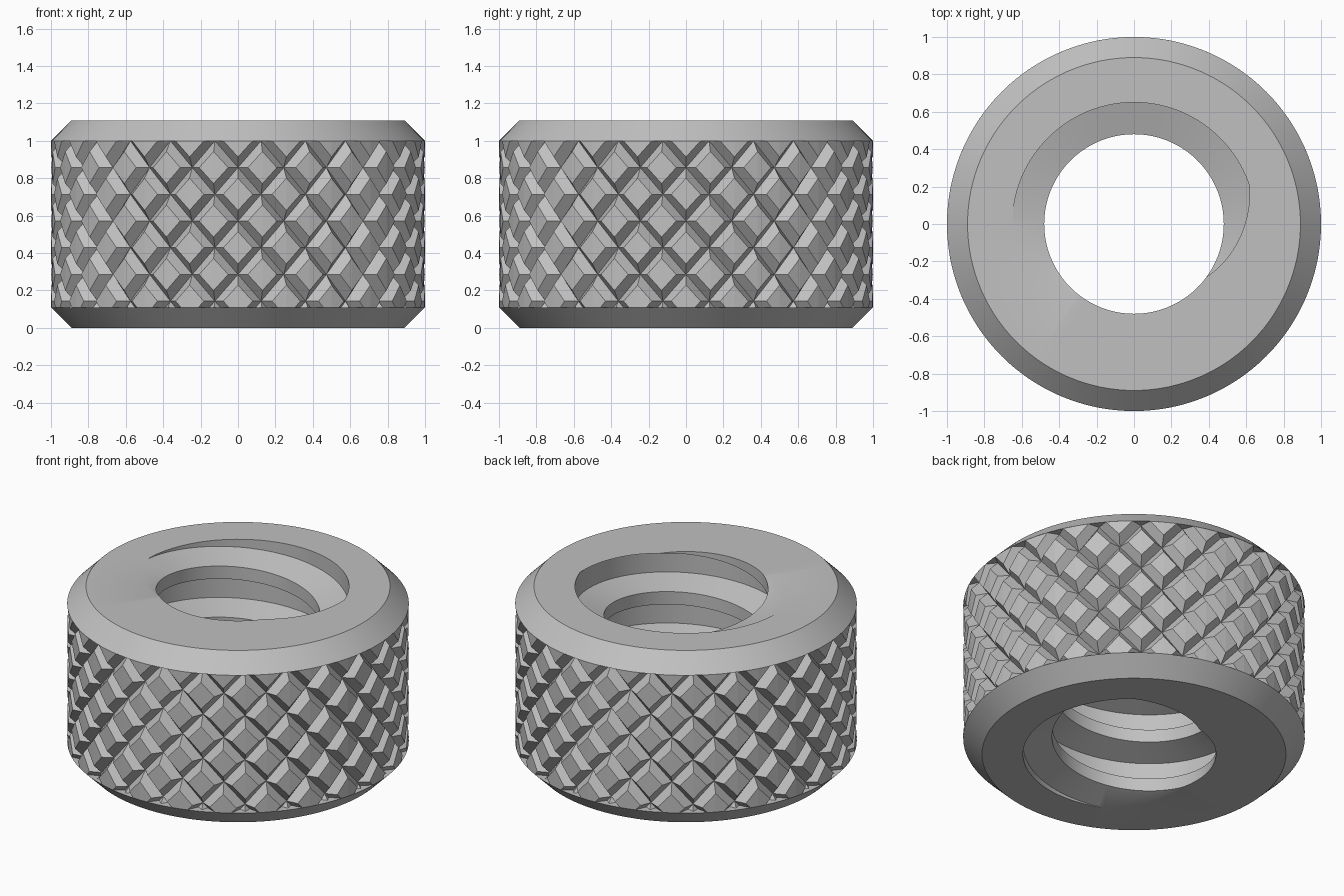
import bpy, bmesh
from math import pi, cos, sin, tau
from mathutils import Vector

cube = bpy.data.objects.get("Cube")
if cube:
    bpy.data.objects.remove(cube, do_unlink=True)

HEIGHT, CHAMFER, OUTER = 1.11, 0.11, 1.0
BAND_LOW, BAND_HIGH = CHAMFER, HEIGHT - CHAMFER

steel = bpy.data.materials.new("grey steel")
steel.use_nodes = True
grey = (0.53, 0.53, 0.53, 1)
steel.diffuse_color = grey
steel.node_tree.nodes["Principled BSDF"].inputs["Base Color"].default_value = grey


def polar(r, angle, z):
    return Vector((r * cos(angle), r * sin(angle), z))


def make_object(name, bm):
    mesh = bpy.data.meshes.new(name)
    bm.to_mesh(mesh)
    bm.free()
    mesh.materials.append(steel)
    obj = bpy.data.objects.new(name, mesh)
    bpy.context.collection.objects.link(obj)
    return obj


# Threaded bore: trapezoid thread, wide root and narrow crest
PITCH, ROOT, CREST = 0.33, 0.65, 0.48
BREAKS = (0, 0.45, 0.6, 0.85)


def thread_base(angle):
    return HEIGHT + PITCH * (angle / tau - 0.5)


def bore_radius(angle, z):
    t = ((z - thread_base(angle)) / PITCH) % 1
    if t < BREAKS[1]:
        blend = 0
    elif t < BREAKS[2]:
        blend = (t - BREAKS[1]) / (BREAKS[2] - BREAKS[1])
    elif t < BREAKS[3]:
        blend = 1
    else:
        blend = (1 - t) / (1 - BREAKS[3])
    return ROOT + (CREST - ROOT) * blend


def body_column(angle):
    # Cross-section at one angle, with the thread clipped by both end faces
    zs = [thread_base(angle) + PITCH * (n + t) for n in range(-5, 2) for t in BREAKS]
    zs = [min(max(z, 0), HEIGHT) for z in zs]
    bore = [(bore_radius(angle, z), z) for z in zs]
    rim = OUTER - CHAMFER
    inner = OUTER - 0.1
    section = [(inner, BAND_LOW), (OUTER, BAND_LOW), (rim, 0)] + bore
    section += [(rim, HEIGHT), (OUTER, BAND_HIGH), (inner, BAND_HIGH)]
    return [polar(r, angle, z) for r, z in section]


# Nut body: chamfered rims, end faces and bore
SEGMENTS = 120
bm = bmesh.new()
columns = [[bm.verts.new(p) for p in body_column(tau * i / SEGMENTS)]
           for i in range(SEGMENTS + 1)]
for left, right in zip(columns, columns[1:]):
    for k in range(len(left)):
        n = (k + 1) % len(left)
        bm.faces.new((left[k], right[k], right[n], left[n]))
bmesh.ops.remove_doubles(bm, verts=bm.verts, dist=1e-4)
bmesh.ops.dissolve_degenerate(bm, edges=bm.edges, dist=1e-5)
bmesh.ops.recalc_face_normals(bm, faces=bm.faces)
body = make_object("threaded_nut_body", bm)
bpy.ops.object.select_all(action="DESELECT")
body.select_set(True)
bpy.context.view_layer.objects.active = body
bpy.ops.object.shade_smooth_by_angle(angle=pi / 6)

# Diamond knurling: truncated pyramids between crossing grooves
COUNT, DEPTH, TOP_SCALE = 24, 0.055, 0.6
HALF_ANGLE, HALF_HEIGHT = pi / COUNT, 1 / 7
bm = bmesh.new()


def add_diamond(angle, z):
    def ring(r, scale):
        return [bm.verts.new(polar(r, angle + du * HALF_ANGLE * scale,
                                   z + dv * HALF_HEIGHT * scale))
                for du, dv in ((1, 0), (0, 1), (-1, 0), (0, -1))]
    base = ring(OUTER - DEPTH, 1)
    top = ring(OUTER, TOP_SCALE)
    for k in range(4):
        n = (k + 1) % 4
        bm.faces.new((base[k], base[n], top[n], top[k]))
    bm.faces.new((top[0], top[1], top[3]))
    bm.faces.new((top[1], top[2], top[3]))


for row in range(8):
    for j in range(COUNT):
        add_diamond(tau * (j + 0.5 * (row % 2)) / COUNT, BAND_HIGH - row * HALF_HEIGHT)
bmesh.ops.remove_doubles(bm, verts=bm.verts, dist=1e-4)

# Trim the knurling to the band between the chamfers
for z, direction in ((BAND_LOW, -1), (BAND_HIGH, 1)):
    bmesh.ops.bisect_plane(bm, geom=bm.verts[:] + bm.edges[:] + bm.faces[:],
                           plane_co=(0, 0, z), plane_no=(0, 0, direction),
                           clear_outer=True)
make_object("knurled_grip", bm)
